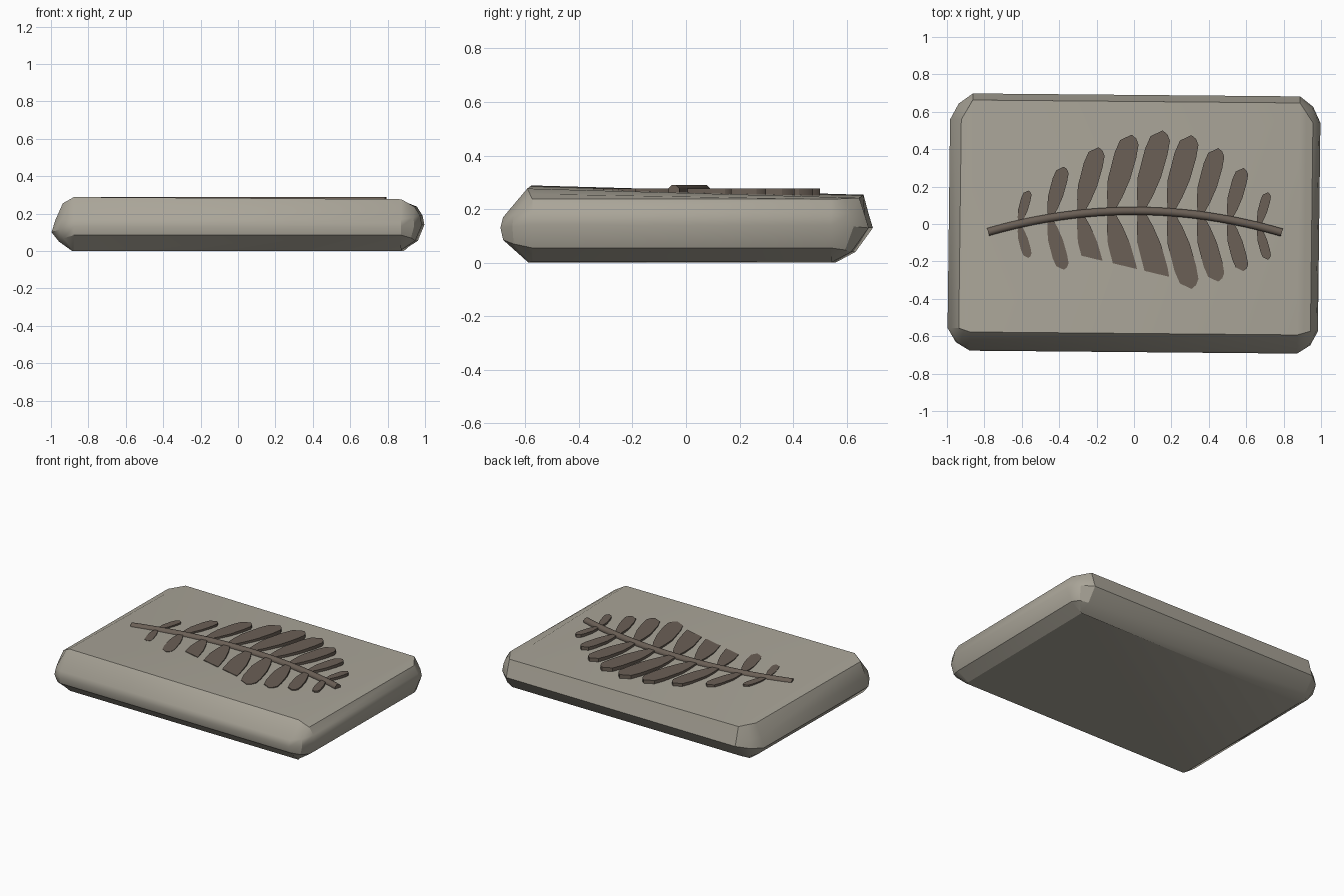
import bpy, bmesh, math
from mathutils import Vector

if "Cube" in bpy.data.objects:
    bpy.data.objects.remove(bpy.data.objects["Cube"])


def material(name, color):
    m = bpy.data.materials.new(name)
    m.diffuse_color = (*color, 1)
    m.use_nodes = True
    m.node_tree.nodes["Principled BSDF"].inputs["Base Color"].default_value = m.diffuse_color
    return m


STONE = material("stone", (0.40, 0.375, 0.315))
IMPRINT = material("fossil brown", (0.145, 0.115, 0.092))


def finish(name, bm, mat, angle):
    bmesh.ops.recalc_face_normals(bm, faces=bm.faces)
    me = bpy.data.meshes.new(name)
    bm.to_mesh(me)
    bm.free()
    me.materials.append(mat)
    ob = bpy.data.objects.new(name, me)
    bpy.context.collection.objects.link(ob)
    bpy.ops.object.select_all(action='DESELECT')
    bpy.context.view_layer.objects.active = ob
    ob.select_set(True)
    bpy.ops.object.shade_smooth_by_angle(angle=math.radians(angle))
    return ob


# Stone slab: one worn edge profile (outward position, height) per side
front = [(-.58, 0), (-.675, .085), (-.685, .13), (-.675, .17), (-.585, .28)]
back = [(.55, 0), (.625, .04), (.69, .13), (.675, .18), (.655, .25)]
right = [(.87, .005), (.955, .055), (.99, .14), (.98, .19), (.95, .237)]
left = [(-.88, 0), (-.95, .05), (-.99, .10), (-.97, .165), (-.93, .255)]
XL, XR, YF, YB = -.87, .88, -.565, .55


def top_z(x, y):
    return .273 - .028 * (y + .24) - .0067 * x


bm = bmesh.new()
rings = []
for k in range(5):
    (f, fz), (b, bz), (r, rz), (l, lz) = front[k], back[k], right[k], left[k]
    ends = [(XL, f, fz), (XR, f, fz), (r, YF, rz), (r, YB, rz),
            (XR, b, bz), (XL, b, bz), (l, YB, lz), (l, YF, lz)]
    if k == 4:
        ends = [(x, y, top_z(x, y) if i in (0, 1, 4, 5) else z) for i, (x, y, z) in enumerate(ends)]
    ring = []
    for i, p in enumerate(ends):
        ring.append(Vector(p))
        if i % 2:                       # rounded corner point
            mid = (Vector(p) + Vector(ends[(i + 1) % 8])) / 2
            if 0 < k < 4:
                mid += Vector((math.copysign(.015, mid.x), math.copysign(.015, mid.y), 0))
            ring.append(mid)
    # slightly skewed outline
    rings.append([bm.verts.new((v.x + .012 * v.y, v.y - .009 * v.x, v.z)) for v in ring])
for a, b in zip(rings, rings[1:]):
    for i in range(12):
        j = (i + 1) % 12
        bm.faces.new((a[i], a[j], b[j], b[i]))
bm.faces.new(rings[0][::-1])
t = rings[4]
bm.faces.new([t[i] for i in (0, 1, 6, 7)])          # flat top
bm.faces.new([t[i] for i in (1, 2, 3, 4, 5, 6)])    # right shoulder
bm.faces.new([t[i] for i in (7, 8, 9, 10, 11, 0)])  # left shoulder
finish("stone_slab", bm, STONE, 30)


# Curved fern stem
def stem_y(x):
    return .07 - .185 * x * x


bm = bmesh.new()
N, S, prev = 24, 8, None
for i in range(N + 1):
    x = -.78 + 1.57 * i / N
    side = Vector((.37 * x, 1, 0)).normalized()
    ring = []
    for s in range(S):
        a = 2 * math.pi * (s + .5) / S
        p = Vector((x, stem_y(x), .268)) + side * (.023 * math.cos(a))
        p.z += .023 * math.sin(a)
        ring.append(bm.verts.new(p))
    if prev:
        for s in range(S):
            bm.faces.new((prev[s], prev[(s + 1) % S], ring[(s + 1) % S], ring[s]))
    else:
        bm.faces.new(ring)
    prev = ring
bm.faces.new(prev)
finish("fern_stem", bm, IMPRINT, 50)

# Fern leaflets: flat plates in mirrored pairs along the stem
OUTLINE = [(0, 0), (-.01, .22), (0, .42), (.09, .77), (.16, .93), (.31, 1),
           (.37, .95), (.40, .87), (.37, .70), (.29, .42), (.19, .19), (.1, .03)]
for i in range(-4, 5):
    for side in (1, -1):
        x0 = .02 + .16 * i
        y0 = stem_y(x0)
        size = .18 + .25 * math.cos(math.pi / 8 * i)
        bm = bmesh.new()
        base = bm.faces.new([bm.verts.new((x0 + u * size, y0 + side * v * size, .25))
                             for u, v in OUTLINE])
        ext = bmesh.ops.extrude_face_region(bm, geom=[base])
        for v in ext["geom"]:
            if isinstance(v, bmesh.types.BMVert):
                v.co.z = .277
        # middle lower leaflets disappear into the stone
        if side < 0 and -2 <= i <= 0:
            cut = bmesh.ops.bisect_plane(bm, geom=bm.verts[:] + bm.edges[:] + bm.faces[:],
                                         plane_co=(-.3, -.165, 0), plane_no=(-.24, -1, 0),
                                         clear_outer=True)
            bmesh.ops.holes_fill(bm, edges=[e for e in bm.edges if e.is_boundary])
        finish(f"leaflet_{'upper' if side > 0 else 'lower'}_{i + 5}", bm, IMPRINT, 30)
